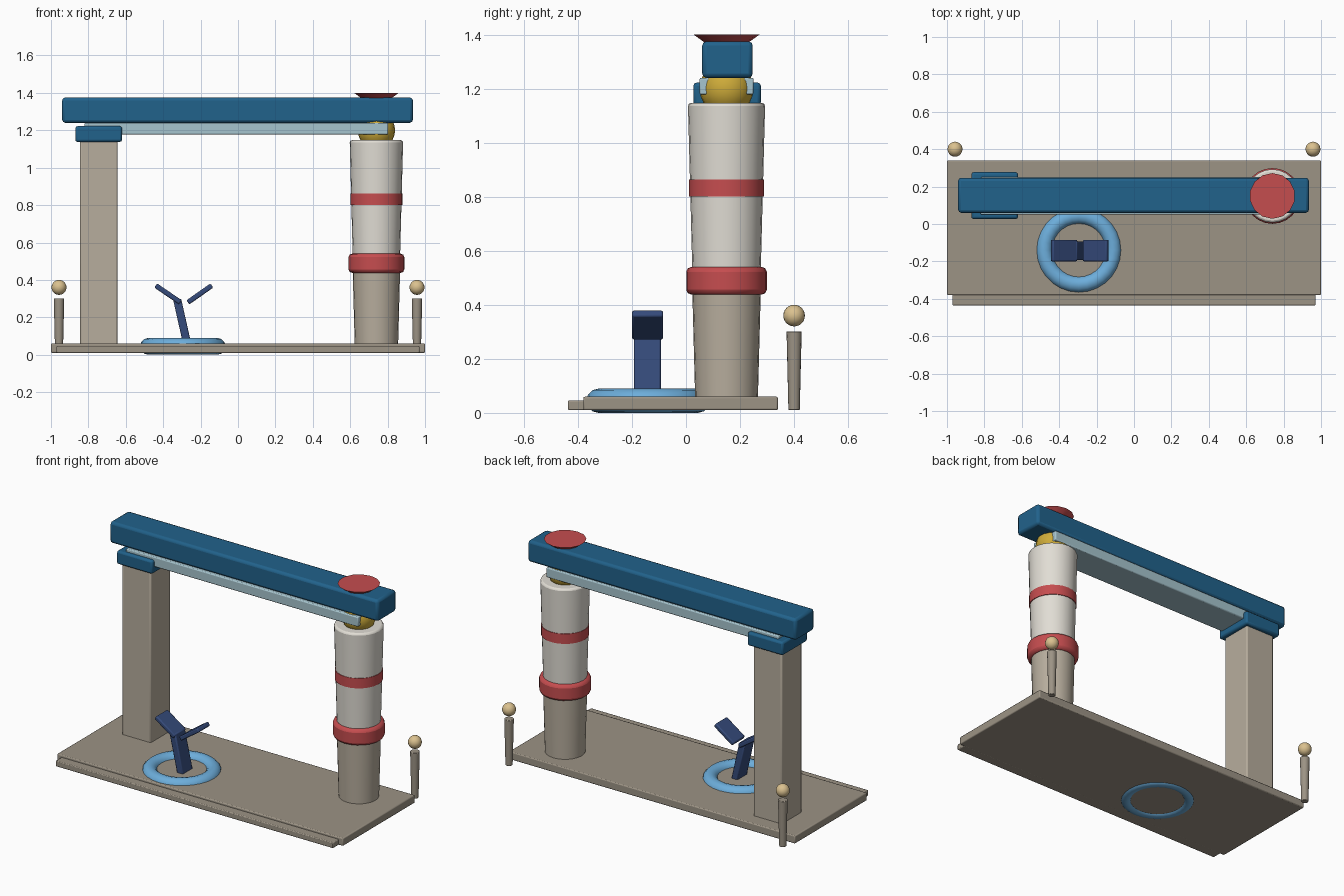
import bpy, math
from mathutils import Vector

if "Cube" in bpy.data.objects:
    bpy.data.objects.remove(bpy.data.objects["Cube"])


def material(name, r, g, b):
    m = bpy.data.materials.new(name)
    m.diffuse_color = tuple((c / 255) ** 2.2 for c in (r, g, b)) + (1,)
    m.use_nodes = True
    m.node_tree.nodes["Principled BSDF"].inputs["Base Color"].default_value = m.diffuse_color
    return m


STONE = material("dark_stone", 155, 146, 132)
POST = material("warm_stone", 182, 172, 156)
PALE = material("pale_stone", 224, 220, 211)
BLUE = material("deep_blue", 38, 98, 138)
GLASS = material("pale_blue", 165, 195, 205)
RED = material("red", 196, 78, 80)
GOLD = material("gold", 205, 170, 60)
SKY = material("sky_blue", 108, 172, 218)
NAVY = material("navy", 56, 76, 122)
TAN = material("tan", 218, 192, 142)


def finish(name, mat, bevel=0, segments=2):
    o = bpy.context.object
    o.name = name
    o.data.materials.append(mat)
    if bevel:
        b = o.modifiers.new("bevel", 'BEVEL')
        b.width, b.segments, b.limit_method = bevel, segments, 'ANGLE'
        b.angle_limit = math.radians(40)
    bpy.ops.object.shade_smooth_by_angle(angle=math.radians(35))
    return o


def box(name, lo, hi, mat, bevel=0.008):
    lo, hi = Vector(lo), Vector(hi)
    bpy.ops.mesh.primitive_cube_add(size=1, location=(lo + hi) / 2)
    bpy.context.object.scale = hi - lo
    bpy.ops.object.transform_apply(location=False, rotation=False, scale=True)
    return finish(name, mat, bevel)


def bar(name, a, b, y, width, thick, mat):
    # slab running between two (x, z) points
    dx, dz = b[0] - a[0], b[1] - a[1]
    o = box(name, (-math.hypot(dx, dz) / 2, -width / 2, -thick / 2),
            (math.hypot(dx, dz) / 2, width / 2, thick / 2), mat, 0.007)
    o.location = ((a[0] + b[0]) / 2, y, (a[1] + b[1]) / 2)
    o.rotation_euler = (0, -math.atan2(dz, dx), 0)


def tube(name, x, y, z0, z1, r0, r1, mat, bevel=0, sides=24):
    bpy.ops.mesh.primitive_cone_add(vertices=sides, radius1=r0, radius2=r1,
                                    depth=z1 - z0, location=(x, y, (z0 + z1) / 2))
    return finish(name, mat, bevel)


def ball(name, loc, r, mat):
    bpy.ops.mesh.primitive_uv_sphere_add(segments=20, ring_count=12, radius=r, location=loc)
    return finish(name, mat)


# Platform and front step
box("platform", (-1, -0.38, 0.01), (1, 0.34, 0.06), STONE, 0.006)
box("front_step", (-0.97, -0.437, 0.01), (0.97, -0.37, 0.046), STONE, 0.005)

# Square post with cap
box("square_post", (-0.845, 0.05, 0.05), (-0.645, 0.25, 1.15), POST)
box("post_cap", (-0.87, 0.027, 1.138), (-0.62, 0.277, 1.222), BLUE, 0.012)

# Beam and the slab beneath it
box("top_beam", (-0.94, 0.06, 1.24), (0.935, 0.247, 1.375), BLUE, 0.016)
box("under_slab", (-0.82, 0.05, 1.178), (0.803, 0.25, 1.24), GLASS, 0.006)

# Round column with red collars, bearing ball and top disc
cx, cy = 0.74, 0.15
tube("column_lower", cx, cy, 0.05, 0.46, 0.116, 0.127, POST)
tube("column_upper", cx, cy, 0.5, 1.147, 0.126, 0.143, PALE, 0.012)
tube("collar", cx, cy, 0.438, 0.54, 0.149, 0.149, RED, 0.018)
tube("thin_band", cx, cy, 0.8, 0.863, 0.1385, 0.1385, RED)
ball("bearing_ball", (cx, cy, 1.2), 0.1, GOLD)
tube("top_disc", cx, cy, 1.315, 1.4, 0.004, 0.122, RED, 0, 14)

# Floor ring and forked lever
bpy.ops.mesh.primitive_torus_add(major_radius=0.184, minor_radius=0.045, major_segments=28,
                                 minor_segments=12, location=(-0.295, -0.14, 0.045))
finish("floor_ring", SKY)
bar("lever_stem", (-0.27, 0.05), (-0.325, 0.295), -0.143, 0.1, 0.043, NAVY)
bar("lever_arm_left", (-0.44, 0.37), (-0.308, 0.28), -0.142, 0.115, 0.027, NAVY)
bar("lever_arm_right", (-0.268, 0.28), (-0.14, 0.37), -0.142, 0.115, 0.027, NAVY)

# Back bollards with round knobs
for side, sx in (("left", -1), ("right", 1)):
    tube(f"bollard_{side}", sx * 0.957, 0.4, 0.01, 0.302, 0.021, 0.028, STONE, 0.003, 16)
    ball(f"bollard_knob_{side}", (sx * 0.957, 0.4, 0.36), 0.04, TAN)
